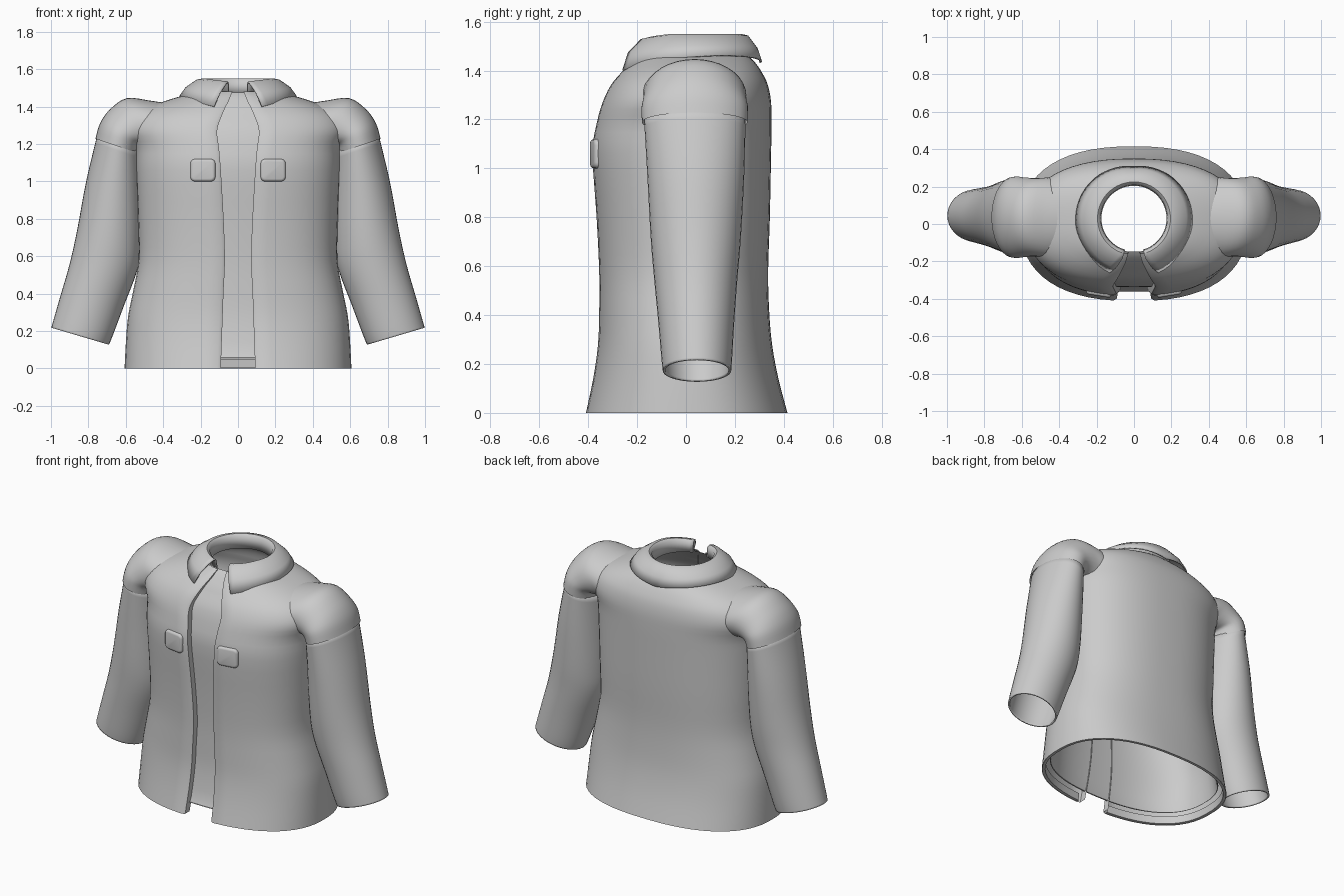
import bpy, bmesh, math
from mathutils import Vector

if "Cube" in bpy.data.objects:
    bpy.data.objects.remove(bpy.data.objects["Cube"])

fabric = bpy.data.materials.new("grey_fabric")
fabric.diffuse_color = (0.6, 0.6, 0.6, 1)
fabric.use_nodes = True
fabric.node_tree.nodes["Principled BSDF"].inputs["Base Color"].default_value = fabric.diffuse_color


def finish(name, bm, angle=40):
    bmesh.ops.recalc_face_normals(bm, faces=bm.faces)
    me = bpy.data.meshes.new(name)
    bm.to_mesh(me)
    bm.free()
    me.materials.append(fabric)
    ob = bpy.data.objects.new(name, me)
    bpy.context.collection.objects.link(ob)
    bpy.ops.object.select_all(action='DESELECT')
    bpy.context.view_layer.objects.active = ob
    ob.select_set(True)
    bpy.ops.object.shade_smooth_by_angle(angle=math.radians(angle))
    return ob


def loft(name, rings, closed, angle=40):
    """Skin a list of equally long point rings."""
    bm = bmesh.new()
    vs = [[bm.verts.new(p) for p in r] for r in rings]
    n = len(rings[0])
    for a, b in zip(vs, vs[1:]):
        for i in range(n if closed else n - 1):
            j = (i + 1) % n
            bm.faces.new((a[i], a[j], b[j], b[i]))
    return finish(name, bm, angle)


def smooth(rows, steps):
    """Catmull-Rom resampling of section rows."""
    out = []
    last = len(rows) - 1
    for i in range(last):
        p0, p1, p2, p3 = (rows[max(0, min(last, k))] for k in range(i - 1, i + 3))
        for s in range(steps):
            t = s / steps
            out.append([0.5 * (2 * b + (c - a) * t + (2 * a - 5 * b + 4 * c - d) * t * t
                               + (3 * b - a - 3 * c + d) * t ** 3)
                        for a, b, c, d in zip(p0, p1, p2, p3)])
    out.append(list(rows[-1]))
    return out


POW = 2 / 2.4  # squarish oval


def oval(hw, yf, yb, a):
    """Point on the torso outline, a = 0 at the front, pi at the back."""
    mid = (yf + yb) / 2
    s, c = math.sin(a), math.cos(a)
    return (math.copysign(abs(s) ** POW, s) * hw,
            mid - math.copysign(abs(c) ** POW, c) * (yb - yf) / 2)


# Torso sections: height, half width, front y, back y, half opening
torso = smooth([
    (0.00, 0.607, -0.412, 0.415, 0.11),
    (0.14, 0.600, -0.382, 0.378, 0.105),
    (0.28, 0.588, -0.362, 0.352, 0.10),
    (0.42, 0.560, -0.357, 0.340, 0.095),
    (0.58, 0.532, -0.357, 0.336, 0.088),
    (0.80, 0.535, -0.368, 0.343, 0.095),
    (1.06, 0.545, -0.386, 0.348, 0.11),
    (1.18, 0.550, -0.370, 0.350, 0.12),
    (1.27, 0.580, -0.345, 0.348, 0.13),
    (1.34, 0.555, -0.310, 0.335, 0.11),
    (1.39, 0.490, -0.268, 0.312, 0.085),
    (1.43, 0.390, -0.225, 0.285, 0.06),
    (1.46, 0.290, -0.190, 0.255, 0.045),
    (1.48, 0.200, -0.160, 0.232, 0.035)], 3)


def inset(z):
    return 0.048 if z < 1.36 else 0.048 - 0.036 * (z - 1.36) / 0.12


# Outer shell, open at the front with a folded lip along both edges
SEG = 56
rings = []
for z, hw, yf, yb, g in torso:
    start = math.asin(min(1, g / hw) ** (1 / POW))
    body = []
    for i in range(SEG + 1):
        x, y = oval(hw, yf, yb, start + (2 * math.pi - 2 * start) * i / SEG)
        body.append((x, y, z))
    y0 = body[0][1]
    k = inset(z) / 0.048
    lip = [(g - 0.018 * k, y0 + 0.055 * k, z), (g - 0.018 * k, y0 + 0.010 * k, z)]
    rings.append(lip + body + [(-p[0], p[1], p[2]) for p in reversed(lip)])
loft("jacket_body", rings, False, 35)

# Inner layer seen through the opening
rings = []
for z, hw, yf, yb, g in torso:
    d = inset(z)
    zz = max(z, 0.06) - (0.004 if z > 1.3 else 0)
    rings.append([(*oval(max(hw - d, 0.18), yf + d, yb - d, 2 * math.pi * i / SEG), zz)
                  for i in range(SEG)])
loft("inner_layer", rings, True)

# Folded hem inside the bottom edge
rings = []
for d, z in ((0.0, 0.002), (0.018, 0.002), (0.022, 0.05)):
    a0 = 0.14
    rings.append([(*oval(0.605 - d, -0.41 + d, 0.413 - d,
                         a0 + (2 * math.pi - 2 * a0) * i / SEG), z) for i in range(SEG + 1)])
loft("bottom_hem", rings, False)


def tube(rows, side, steps=4, n=36):
    """Rings from rows: outer x, outer z, inner x, inner z, half depth, centre y."""
    out = []
    for ox, oz, ix, iz, hy, cy in smooth(rows, steps):
        c = Vector(((ox + ix) / 2, cy, (oz + iz) / 2))
        u = Vector(((ox - ix) / 2, 0, (oz - iz) / 2))
        ring = []
        for k in range(n):
            a = 2 * math.pi * k / n
            p = c + u * math.cos(a) + Vector((0, hy * math.sin(a), 0))
            ring.append((p.x * side, p.y, p.z))
        out.append(ring)
    return out


sleeve = [(0.752, 1.250, 0.520, 1.165, 0.208, 0.036),
          (0.812, 1.000, 0.515, 0.930, 0.198, 0.040),
          (0.860, 0.740, 0.518, 0.680, 0.184, 0.040),
          (0.900, 0.560, 0.537, 0.530, 0.170, 0.040),
          (0.946, 0.400, 0.610, 0.335, 0.155, 0.042),
          (0.982, 0.275, 0.668, 0.180, 0.145, 0.044),
          (0.998, 0.218, 0.690, 0.127, 0.140, 0.045)]
cap = [(0.762, 1.228, 0.525, 1.148, 0.216, 0.036),
       (0.738, 1.310, 0.510, 1.180, 0.218, 0.036),
       (0.685, 1.385, 0.470, 1.170, 0.212, 0.036),
       (0.595, 1.445, 0.430, 1.150, 0.210, 0.036),
       (0.470, 1.432, 0.400, 1.150, 0.215, 0.032),
       (0.360, 1.415, 0.370, 1.150, 0.200, 0.030)]

for side, label in ((1, "right"), (-1, "left")):
    # Sleeve with a cuff thickness
    ob = loft(label + "_sleeve", tube(sleeve, side), True)
    mod = ob.modifiers.new("thickness", 'SOLIDIFY')
    mod.thickness = 0.010
    mod.offset = -1
    # Shoulder cap overlapping the sleeve at the seam
    loft(label + "_shoulder", tube(cap, side), True)
    # Rounded chest pocket flap
    bm = bmesh.new()
    bmesh.ops.create_cube(bm, size=1)
    bmesh.ops.scale(bm, vec=(0.135, 0.05, 0.12), verts=bm.verts)
    upright = [e for e in bm.edges if abs(e.verts[0].co.y - e.verts[1].co.y) > 0.01]
    bmesh.ops.bevel(bm, geom=upright, offset=0.025, segments=4, profile=0.5, affect='EDGES')
    front = [e for e in bm.edges if all(v.co.y < -0.02 for v in e.verts)]
    bmesh.ops.bevel(bm, geom=front, offset=0.014, segments=3, profile=0.5, affect='EDGES')
    ob = finish(label + "_pocket", bm, 60)
    ob.location = (0.186 * side, -0.360, 1.06)
    ob.rotation_euler = (0, 0, math.radians(9) * side)

# Folded collar: stand, rounded top and flap widening to two front points
N = 48
rows = [[] for _ in range(6)]
for i in range(N + 1):
    t = -1 + 2 * i / N
    f = abs(t)                       # 0 at the back, 1 at the front points
    tip = max(0, (f - 0.72) / 0.28)
    a_top = math.pi * t * (1 - 16 / 180)
    a_low = math.pi * t * (1 - 24 / 180)
    low_r = 0.275 + 0.028 * math.sin(math.pi * min(1, f)) + 0.04 * f ** 3
    low_z = 1.432 + 0.036 * math.sin(math.pi * f) - 0.032 * f ** 2
    drop = 0.015 * tip
    profile = [(0.178, 1.465, a_top), (0.182, 1.535 - drop, a_top),
               (0.196, 1.546 - drop, a_top), (0.222, 1.540 - drop, a_top),
               (0.55 * low_r + 0.108, 0.5 * (1.535 + low_z) + 0.004, (a_top + a_low) / 2),
               (low_r, low_z, a_low)]
    for row, (r, z, a) in zip(rows, profile):
        row.append((r * math.sin(a), 0.03 + r * math.cos(a), z))
ob = loft("collar", rows, False, 50)
mod = ob.modifiers.new("thickness", 'SOLIDIFY')
mod.thickness = 0.008
mod.offset = 0
